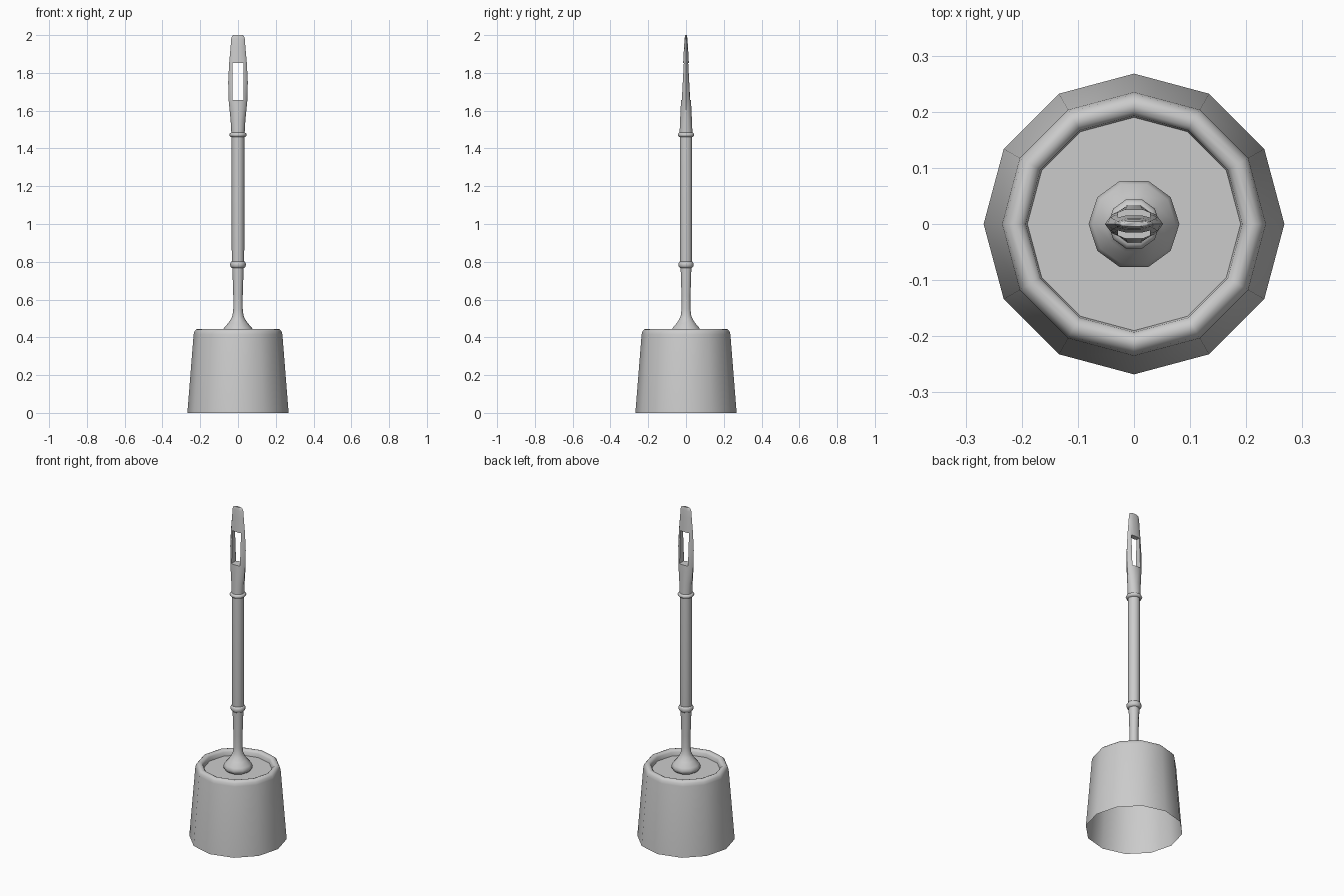
import bpy, bmesh, math

if "Cube" in bpy.data.objects:
    bpy.data.objects.remove(bpy.data.objects["Cube"])

GREY = (0.6, 0.6, 0.6, 1)
mat = bpy.data.materials.new("light grey")
mat.use_nodes = True
mat.diffuse_color = GREY
mat.node_tree.nodes["Principled BSDF"].inputs["Base Color"].default_value = GREY


def finish(name, bm, smooth=50):
    bmesh.ops.recalc_face_normals(bm, faces=bm.faces)
    mesh = bpy.data.meshes.new(name)
    bm.to_mesh(mesh)
    bm.free()
    obj = bpy.data.objects.new(name, mesh)
    bpy.context.collection.objects.link(obj)
    mesh.materials.append(mat)
    bpy.ops.object.select_all(action='DESELECT')
    obj.select_set(True)
    bpy.context.view_layer.objects.active = obj
    bpy.ops.object.shade_smooth_by_angle(angle=math.radians(smooth))
    return obj


def loft(name, rows, sides, cap_start=False, cap_end=False):
    """Stack elliptical rings given as (z, x radius, optional y radius)."""
    bm = bmesh.new()
    rings = []
    for z, rx, *ry in rows:
        ry = ry[0] if ry else rx
        angles = [2 * math.pi * i / sides for i in range(sides)]
        rings.append([bm.verts.new((rx * math.cos(a), ry * math.sin(a), z)) for a in angles])
    for low, high in zip(rings, rings[1:]):
        for i in range(sides):
            j = (i + 1) % sides
            bm.faces.new((low[i], low[j], high[j], high[i]))
    if cap_start:
        bm.faces.new(rings[0])
    if cap_end:
        bm.faces.new(rings[-1])
    return finish(name, bm)


# Open-bottomed holder with a rolled rim
loft("holder", [(0, 0.268), (0.415, 0.235), (0.432, 0.231), (0.442, 0.222),
                (0.445, 0.211), (0.441, 0.2), (0.432, 0.193), (0.41, 0.19)], 12)

# Recessed lid inside the rim
loft("lid", [(0.41, 0.19), (0.41, 0.01)], 12, cap_end=True)

# Rounded foot flaring down from the thin neck
loft("neck", [(0.41, 0.066), (0.42, 0.078), (0.435, 0.081), (0.45, 0.074),
              (0.475, 0.052), (0.495, 0.038), (0.515, 0.029), (0.55, 0.025),
              (0.62, 0.025), (0.77, 0.03)], 10)

# Straight shaft
loft("shaft", [(0.77, 0.03), (0.8, 0.033), (1.47, 0.034)], 10)

# Beads around both ends of the shaft
for name, z, radius, half in (("lower_bead", 0.785, 0.042, 0.018),
                              ("upper_bead", 1.472, 0.046, 0.013)):
    steps = [math.radians(a) for a in range(-90, 91, 30)]
    loft(name, [(z + half * math.sin(a), 0.03 + (radius - 0.03) * math.cos(a))
                for a in steps], 10)

# Grip that widens sideways and thins toward the tip
grip = loft("grip", [(1.475, 0.035, 0.036), (1.55, 0.039, 0.033), (1.65, 0.049, 0.028),
                     (1.75, 0.052, 0.022), (1.85, 0.047, 0.016), (1.94, 0.039, 0.011),
                     (1.98, 0.036, 0.008), (1.995, 0.031, 0.006), (2.0, 0.022, 0.005)],
            10, True, True)

# Hanging slot through the grip
bpy.ops.mesh.primitive_cube_add(size=1, location=(0, 0, 1.755))
cutter = bpy.context.object
cutter.name = "slot_cutter"
cutter.scale = (0.057, 0.2, 0.195)
cutter.hide_render = True
cut = grip.modifiers.new("slot", 'BOOLEAN')
cut.operation = 'DIFFERENCE'
cut.solver = 'EXACT'
cut.object = cutter
# Cut before the edge shading is resolved
bpy.context.view_layer.objects.active = grip
bpy.ops.object.modifier_apply(modifier=cut.name)
bpy.data.objects.remove(cutter)
bpy.ops.object.select_all(action='DESELECT')
grip.select_set(True)
bpy.ops.object.shade_smooth_by_angle(angle=math.radians(50))
